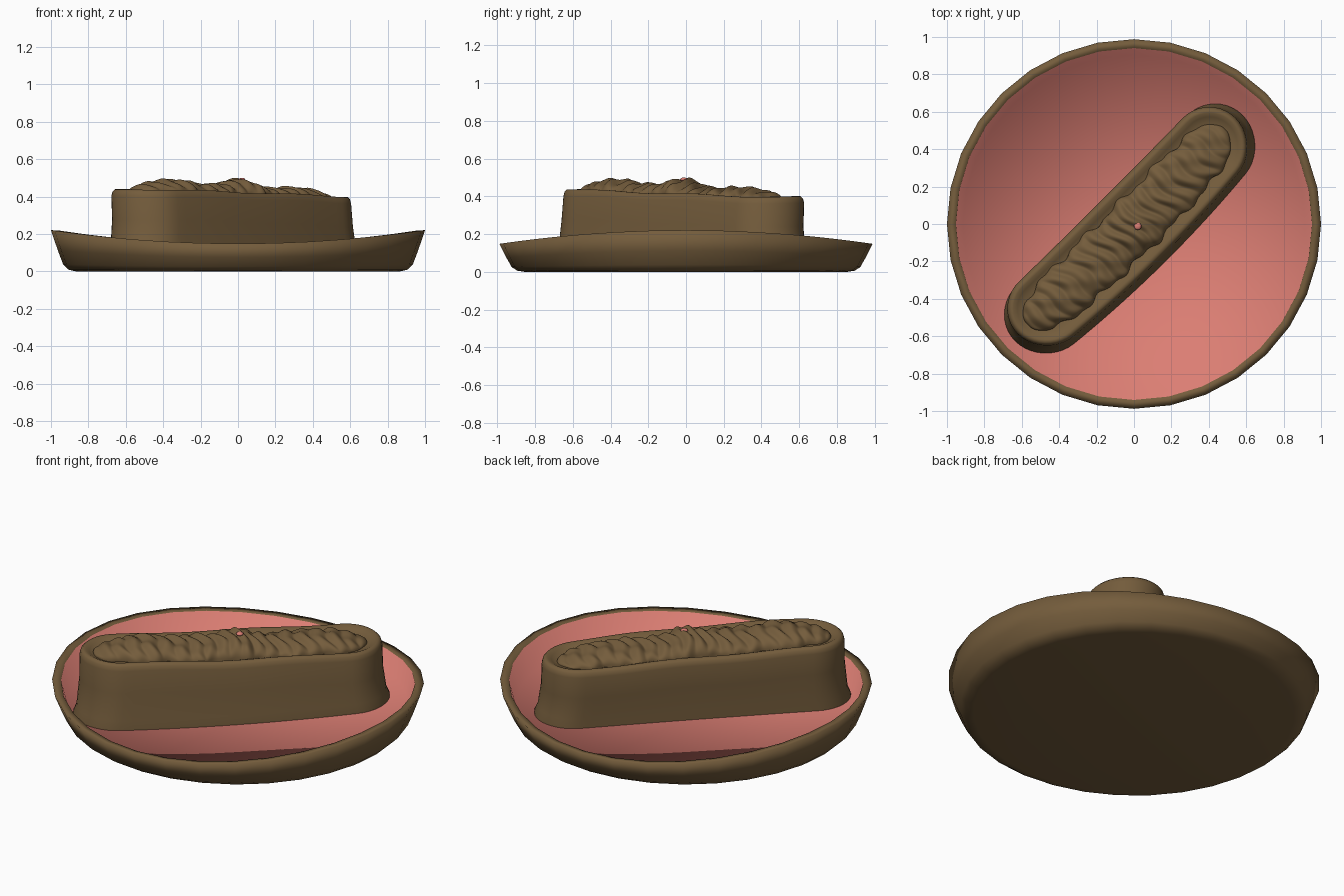
import bpy, bmesh, math
from math import sin, cos, pi, sqrt, exp

if "Cube" in bpy.data.objects:
    bpy.data.objects.remove(bpy.data.objects["Cube"])


def material(name, rgb):
    m = bpy.data.materials.new(name)
    m.diffuse_color = (*rgb, 1)
    m.use_nodes = True
    m.node_tree.nodes["Principled BSDF"].inputs["Base Color"].default_value = m.diffuse_color
    return m


BROWN = material("pastry brown", (0.175, 0.108, 0.045))
PINK = material("glaze pink", (0.71, 0.208, 0.172))


def finish(name, bm, mats, angle=50):
    bmesh.ops.recalc_face_normals(bm, faces=bm.faces)
    me = bpy.data.meshes.new(name)
    bm.to_mesh(me)
    bm.free()
    for m in mats:
        me.materials.append(m)
    me.shade_smooth()
    me.set_sharp_from_angle(angle=math.radians(angle))
    ob = bpy.data.objects.new(name, me)
    bpy.context.collection.objects.link(ob)
    return ob


def bridge(bm, a, b, mat=0):
    n = len(a)
    for i in range(n):
        j = (i + 1) % n
        bm.faces.new((a[i], a[j], b[j], b[i])).material_index = mat


def rim_z(t):
    # rim waves up at the left and right
    return 0.15 + 0.073 * cos(t) ** 2


FLOOR = 0.065

# plate: brown shell and rim, pink hollow with a flat floor
SIDES = 32
bm = bmesh.new()
angles = [2 * pi * i / SIDES for i in range(SIDES)]


def plate_ring(r, zf):
    return [bm.verts.new((r * cos(t), 0.988 * r * sin(t), zf(t))) for t in angles]


rings = [plate_ring(r, lambda t, f=f: f * rim_z(t))
         for r, f in ((0.865, 0), (0.905, 0.04), (0.935, 0.17), (0.963, 0.5), (1.0, 0.99))]
bm.faces.new(rings[0])
outer_count = len(rings)
rings.append(plate_ring(0.952, lambda t: rim_z(t) - 0.005))
rings.append(plate_ring(0.915, lambda t: FLOOR))
for k in range(len(rings) - 1):
    bridge(bm, rings[k], rings[k + 1], 1 if k >= outer_count else 0)
centre = bm.verts.new((0, 0, FLOOR))
for i in range(SIDES):
    bm.faces.new((rings[-1][i], rings[-1][(i + 1) % SIDES], centre)).material_index = 1
finish("plate", bm, (BROWN, PINK), 170)


# long pastry: local u runs along the diagonal, v across it
def place(u, v, shift=0.02):
    # the front side bows out more than the back side
    bow = 0.028 - 0.02 * max(-1, min(1, v / 0.2))
    v += shift - bow * (1 - (u / 0.8) ** 2)
    s = sqrt(0.5)
    return (u - v) * s, (u + v) * s


def outline(R, a=-0.655, b=0.585, n=24, m=20):
    pts = [(a + (b - a) * i / n, -R) for i in range(n)]
    pts += [(b + R * cos(t), R * sin(t)) for t in (-pi / 2 + pi * i / m for i in range(m))]
    pts += [(b + (a - b) * i / n, R) for i in range(n)]
    pts += [(a + R * cos(t), R * sin(t)) for t in (pi / 2 + pi * i / m for i in range(m))]
    return pts


def lip_z(u):
    return 0.418 - 0.028 * u


bm = bmesh.new()
loops = []
# foot rests on the floor of the plate, spreading a little at the ends
for R, grow, z, shift in ((0.212, 0.025, FLOOR - 0.01, 0.0), (0.212, 0.025, FLOOR + 0.01, 0.0),
                          (0.208, 0.012, FLOOR + 0.05, 0.003)):
    loops.append([bm.verts.new((*place(u, v, shift), z))
                  for u, v in outline(R, -0.655 - grow, 0.585 + grow)])
# wall, rounded lip and sunken top
for R, dz, shift in ((0.203, -0.16, 0.01), (0.2, -0.035, 0.02), (0.194, -0.012, 0.02),
                     (0.182, 0.0, 0.02), (0.168, 0.0, 0.02), (0.148, -0.01, 0.02),
                     (0.12, -0.025, 0.02), (0.06, -0.025, 0.02)):
    loops.append([bm.verts.new((*place(u, v, shift), lip_z(u) + dz + 0.004 * sin(9 * u + 4 * v)))
                  for u, v in outline(R)])
for k in range(len(loops) - 1):
    bridge(bm, loops[k], loops[k + 1])
bm.faces.new(loops[0])
bm.faces.new(loops[-1])
finish("pastry_body", bm, (BROWN,))


# ruffled filling piped along the top
def filling_point(s, t):
    u = -0.785 + 1.49 * s
    taper = max(0.0, 1 - abs(2 * s - 1) ** 7) ** 0.5
    wobble = 1 + 0.08 * sin(23 * u + 1) + 0.05 * sin(51 * u)
    w = 0.132 * taper * wobble
    v = w * cos(t)
    phase = 88 * u + 16 * v + 2.0 * sin(7 * u) + 1.2 * sin(30 * v + 5 * u)
    ridge = 0.5 + 0.5 * sin(phase)
    h = 0.068 - 0.016 * u + 0.024 * exp(-((u + 0.01) / 0.07) ** 2) + 0.008 * sin(13 * u + 2)
    h += 0.02 * (ridge ** 0.7 - 0.5) + 0.005 * sin(41 * u + 45 * v)
    z = lip_z(u) - 0.03 + h * taper * max(0, sin(t)) ** 0.7
    return (*place(u, v), z)


bm = bmesh.new()
NU, NV = 260, 28
grid = [[bm.verts.new(filling_point(0.002 + 0.996 * i / NU, pi * j / NV))
         for j in range(NV + 1)] for i in range(NU + 1)]
for i in range(NU):
    # open arch: join neighbouring points of each row
    for j in range(NV):
        bm.faces.new((grid[i][j], grid[i][j + 1], grid[i + 1][j + 1], grid[i + 1][j]))
bm.faces.new(grid[0])
bm.faces.new(grid[-1])
finish("ruffled_filling", bm, (BROWN,), 70)

# tiny pink dab on the highest ruffle
bm = bmesh.new()
bmesh.ops.create_icosphere(bm, subdivisions=2, radius=0.02)
top = max(filling_point(0.525 + 0.001 * k, pi / 2)[2] for k in range(14))
for v in bm.verts:
    v.co.z *= 0.5
    v.co.x += 0.02
    v.co.y -= 0.012
    v.co.z += top - 0.006
finish("pink_dab", bm, (PINK,))
